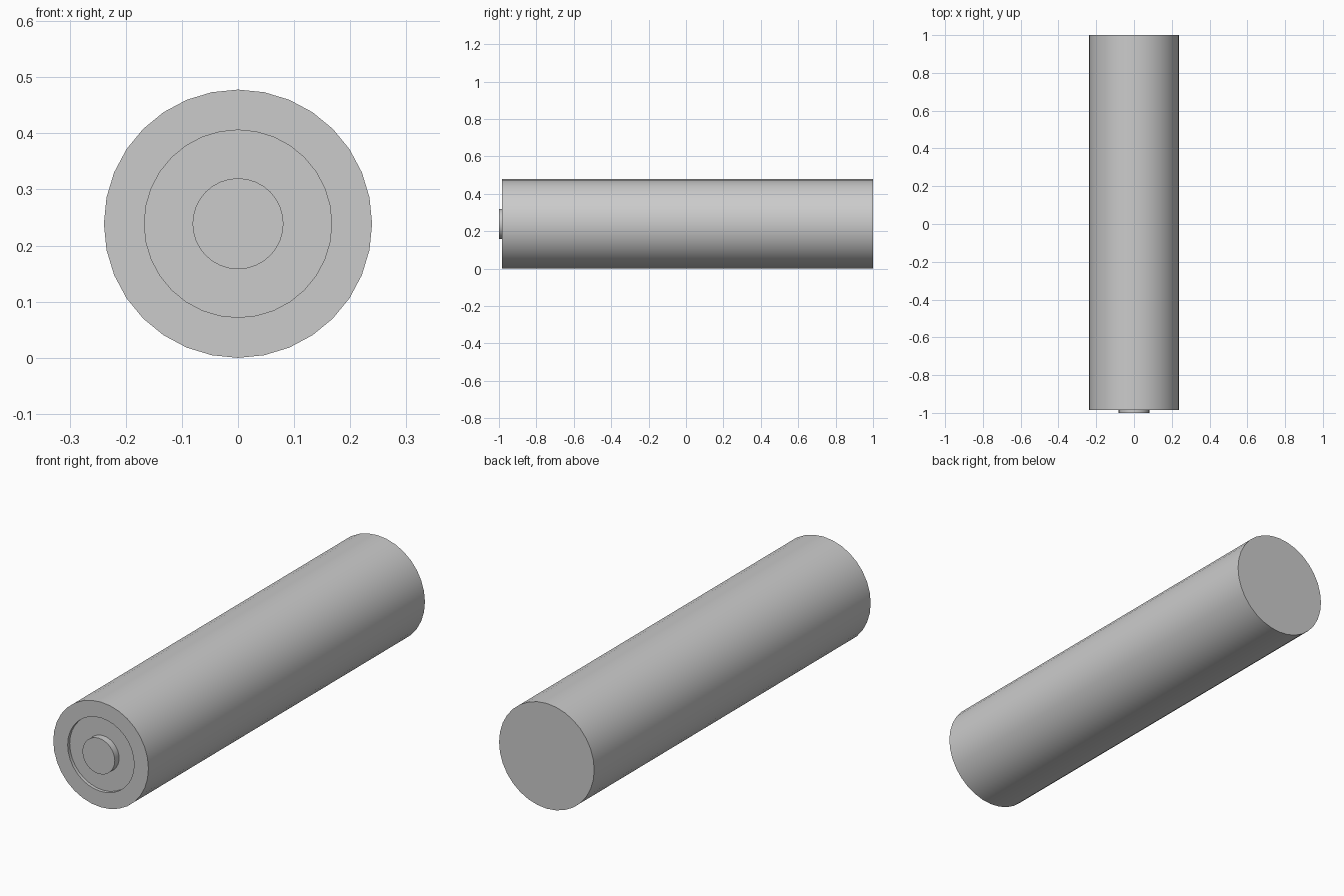
import bpy, bmesh
from math import sin, cos, pi, radians

if "Cube" in bpy.data.objects:
    bpy.data.objects.remove(bpy.data.objects["Cube"])

SEGMENTS = 32
RADIUS = 0.239


def lathe(name, profile):
    """Revolve (radius, y) points about the long axis and cap both ends."""
    bm = bmesh.new()
    rings = []
    for r, y in profile:
        angles = [2 * pi * i / SEGMENTS for i in range(SEGMENTS)]
        rings.append([bm.verts.new((r * cos(a), y, RADIUS + r * sin(a))) for a in angles])
    for a, b in zip(rings, rings[1:]):
        for i in range(SEGMENTS):
            j = (i + 1) % SEGMENTS
            bm.faces.new((a[i], a[j], b[j], b[i]))
    bm.faces.new(rings[0])
    bm.faces.new(rings[-1])
    bmesh.ops.recalc_face_normals(bm, faces=bm.faces)
    mesh = bpy.data.meshes.new(name)
    bm.to_mesh(mesh)
    bm.free()
    obj = bpy.data.objects.new(name, mesh)
    bpy.context.collection.objects.link(obj)
    bpy.ops.object.select_all(action='DESELECT')
    obj.select_set(True)
    bpy.context.view_layer.objects.active = obj
    bpy.ops.object.shade_smooth_by_angle(angle=radians(30))
    return obj


# Cylindrical cell with a shallow recess, from which the terminal button rises
lathe("battery_cell", [
    (RADIUS, 1.0),
    (RADIUS, -0.984),
    (0.167, -0.984),
    (0.167, -0.969),
    (0.081, -0.969),
    (0.081, -1.0),
])
